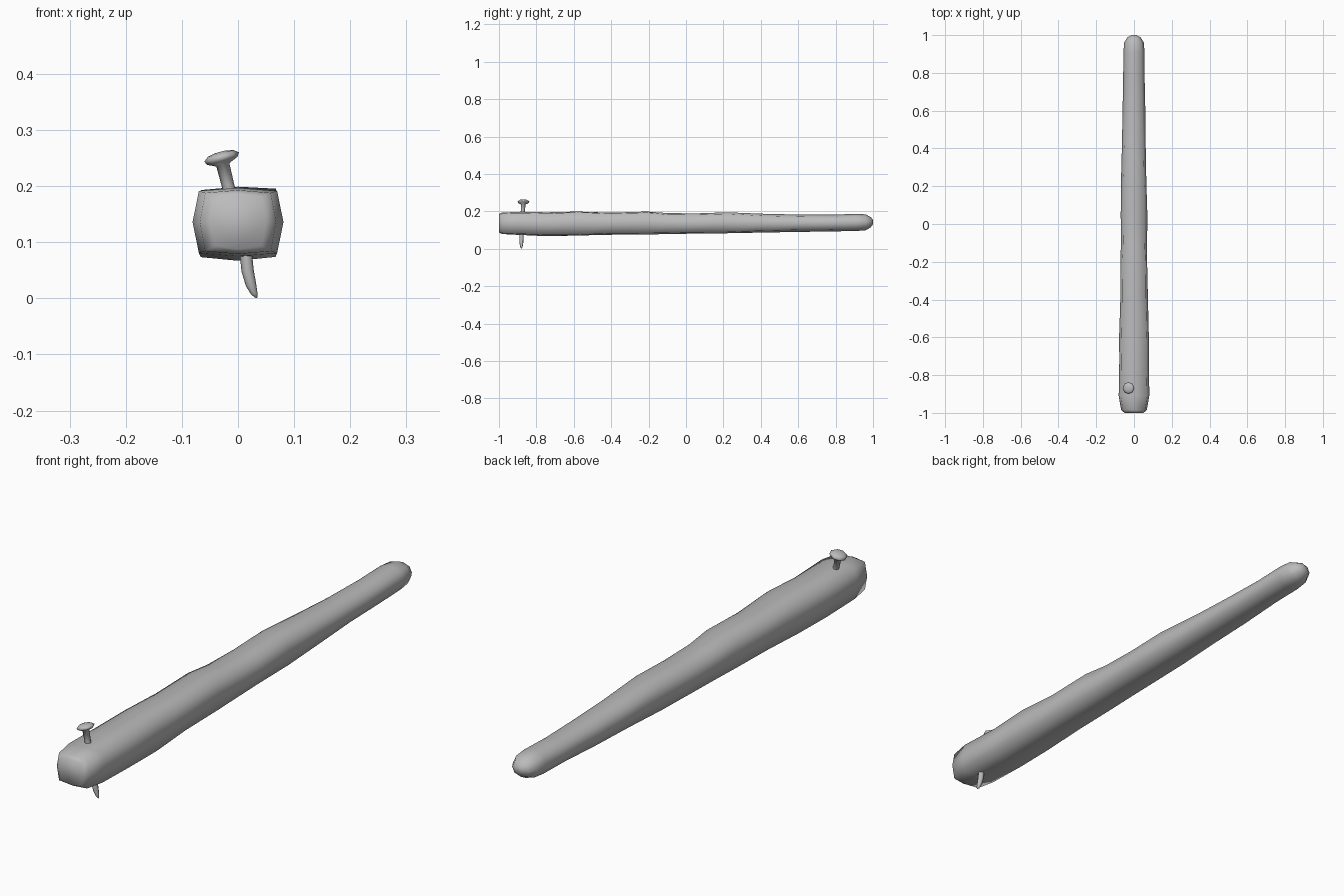
import bpy, bmesh, math, random
from mathutils import Vector

random.seed(4)
grey = bpy.data.materials.new("dark_grey")
grey.diffuse_color = (0.5, 0.5, 0.5, 1)


def loft(name, rings):
    """Skin a list of equal rings and close both ends."""
    bm = bmesh.new()
    rows = [[bm.verts.new(p) for p in ring] for ring in rings]
    n = len(rows[0])
    for a, b in zip(rows, rows[1:]):
        for i in range(n):
            bm.faces.new((a[i], a[(i + 1) % n], b[(i + 1) % n], b[i]))
    bm.faces.new(rows[0][::-1])
    bm.faces.new(rows[-1])
    bmesh.ops.recalc_face_normals(bm, faces=bm.faces[:])
    me = bpy.data.meshes.new(name)
    bm.to_mesh(me)
    bm.free()
    for p in me.polygons:
        p.use_smooth = True
    me.materials.append(grey)
    ob = bpy.data.objects.new(name, me)
    bpy.context.collection.objects.link(ob)
    return ob


# Wooden club: y, half width, bottom z, top z, corner fullness
sections = [
    (-1.0, 0.050, 0.088, 0.186, 0.84), (-0.985, 0.068, 0.079, 0.193, 0.86),
    (-0.91, 0.081, 0.075, 0.197, 0.86), (-0.74, 0.078, 0.067, 0.195, 0.87),
    (-0.58, 0.076, 0.071, 0.199, 0.87), (-0.40, 0.074, 0.075, 0.193, 0.86),
    (-0.21, 0.072, 0.076, 0.199, 0.85), (-0.10, 0.070, 0.079, 0.191, 0.83),
    (0.05, 0.069, 0.081, 0.189, 0.83), (0.22, 0.067, 0.083, 0.195, 0.81),
    (0.42, 0.064, 0.087, 0.187, 0.79), (0.60, 0.061, 0.090, 0.183, 0.77),
    (0.78, 0.058, 0.093, 0.182, 0.75), (0.91, 0.056, 0.095, 0.187, 0.74),
    (0.96, 0.052, 0.099, 0.184, 0.73), (0.987, 0.036, 0.114, 0.170, 0.71),
    (1.0, 0.014, 0.131, 0.155, 0.71),
]
rings = []
for y, w, z0, z1, c in sections:
    wob = 0.035 if -0.9 < y < 0.85 else 0.0
    mid, h = (z0 + z1) / 2, (z1 - z0) / 2
    d = c + (0.05 if y < 0.3 else 0.0)      # squarer at the thick end
    outline = [(1, 0), (c, d), (0, 1), (-c, d), (-1, 0), (-c, -d), (0, -1), (c, -d)]
    ring = []
    for u, v in outline:
        k = 1 + random.uniform(-wob, wob)
        if u == 0:          # keep the measured top and bottom lines
            k = 1
        ring.append((u * w * k, y, mid + v * h * k))
    rings.append(ring)
loft("wooden_club", rings)

# Bent nail: x, y, z, radius, lean from vertical in the front view (degrees)
path = [
    (-0.032, -0.869, 0.261, 0.010, 15), (-0.031, -0.869, 0.258, 0.024, 15),
    (-0.029, -0.869, 0.252, 0.032, 15), (-0.028, -0.869, 0.245, 0.028, 15),
    (-0.027, -0.870, 0.238, 0.012, 15), (-0.015, -0.873, 0.190, 0.011, 13),
    (0.014, -0.880, 0.080, 0.011, 6), (0.017, -0.880, 0.050, 0.011, 12),
    (0.023, -0.880, 0.025, 0.0095, 20), (0.029, -0.880, 0.009, 0.006, 25),
    (0.0335, -0.880, 0.001, 0.0018, 25),
]
nail = []
for x, y, z, r, lean in path:
    t = math.radians(lean)
    side = Vector((math.cos(t), 0, math.sin(t)))
    nail.append([Vector((x, y, z)) + r * (side * math.cos(a) + Vector((0, math.sin(a), 0)))
                 for a in (math.tau * i / 8 for i in range(8))])
loft("bent_nail", nail)
